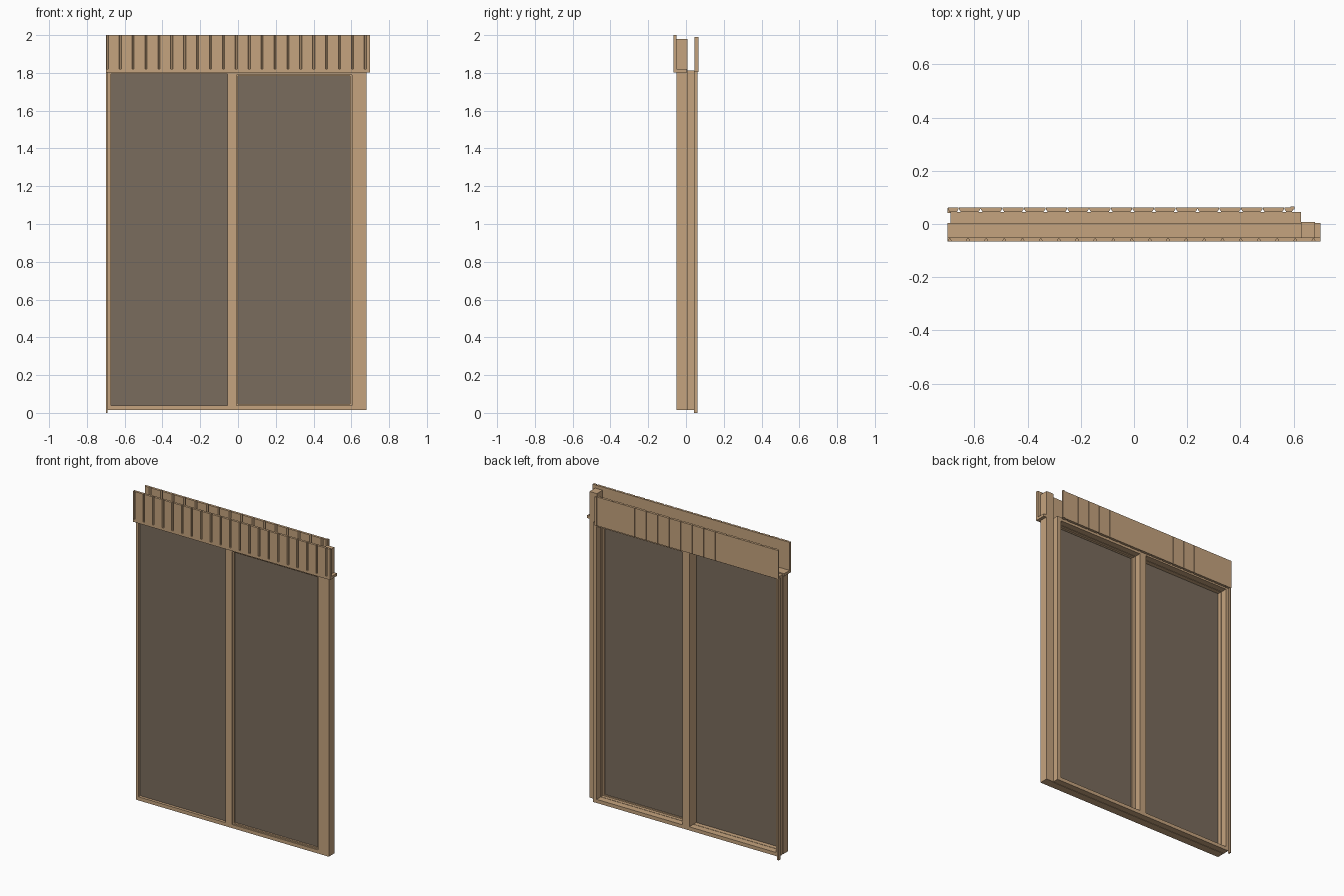
import bpy, bmesh

if "Cube" in bpy.data.objects:
    bpy.data.objects.remove(bpy.data.objects["Cube"])


def material(name, rgb):
    m = bpy.data.materials.new(name)
    m.diffuse_color = (*rgb, 1.0)
    m.use_nodes = True
    m.node_tree.nodes["Principled BSDF"].inputs["Base Color"].default_value = m.diffuse_color
    return m


WOOD = material("tan_wood", (0.56, 0.37, 0.21))
GLASS = material("dark_tinted_glass", (0.195, 0.15, 0.11))


def add_object(name, bm, mat):
    bmesh.ops.recalc_face_normals(bm, faces=bm.faces)
    me = bpy.data.meshes.new(name)
    bm.to_mesh(me)
    bm.free()
    me.materials.append(mat)
    ob = bpy.data.objects.new(name, me)
    bpy.context.collection.objects.link(ob)
    return ob


def extrude(bm, pts, offset):
    """Add a closed polygon extruded along an offset."""
    face = bm.faces.new([bm.verts.new(p) for p in pts])
    r = bmesh.ops.extrude_face_region(bm, geom=[face], use_keep_orig=True)
    verts = [g for g in r["geom"] if isinstance(g, bmesh.types.BMVert)]
    bmesh.ops.translate(bm, verts=verts, vec=offset)


def box(name, x0, x1, y0, y1, z0, z1, mat=WOOD):
    bm = bmesh.new()
    extrude(bm, [(x0, y0, z0), (x1, y0, z0), (x1, y1, z0), (x0, y1, z0)], (0, 0, z1 - z0))
    return add_object(name, bm, mat)


def frame(name, outer, inner, y0, y1):
    """Rectangular frame; outer and inner are (x0, x1, z0, z1)."""
    bm = bmesh.new()

    def ring(r, y):
        return [bm.verts.new((x, y, z)) for x, z in
                ((r[0], r[2]), (r[1], r[2]), (r[1], r[3]), (r[0], r[3]))]

    loops = [ring(outer, y0), ring(inner, y0), ring(inner, y1), ring(outer, y1)]
    for a, b in zip(loops, loops[1:] + loops[:1]):
        for i in range(4):
            j = (i + 1) % 4
            bm.faces.new((a[i], a[j], b[j], b[i]))
    return add_object(name, bm, WOOD)


BOTTOM, TOP = 0.015, 1.805
LEFT, MID, RIGHT = -0.69, -0.03, 0.628

# two panels, each a front sash and a deeper rear frame around the glass
panels = [
    ("left", (LEFT, MID, BOTTOM, TOP), (-0.672, -0.055, 0.038, 1.795), -0.032),
    ("right", (MID, RIGHT, BOTTOM, TOP), (-0.008, 0.603, 0.038, 1.79), -0.03),
]
for side, outer, inner, gy in panels:
    frame(side + "_front_frame", outer, inner, -0.05, 0.001)
    x0, x1, z0, z1 = outer
    frame(side + "_rear_frame", (x0, x1, z0, 1.813), inner, 0.004, 0.045)
    box(side + "_glass", inner[0], inner[1], gy, gy + 0.005, inner[2], inner[3], GLASS)

# slim bead around the right glass
a = panels[1][2]
frame("right_glass_bead", a, (a[0] + 0.009, a[1] - 0.009, a[2] + 0.008, a[3] - 0.006), -0.042, -0.02)

# tall side post and thin edge strip on the other end
box("side_post", RIGHT, 0.68, -0.05, 0.007, BOTTOM, 1.98)
box("edge_strip", -0.70, -0.69, 0.042, 0.06, 0.0, TOP)

# front fascia: grooved board standing on a flat bottom ledge
yb, yf, groove, depth = -0.051, -0.066, 0.006, 0.009
pts = [(0.70, yb), (-0.70, yb), (-0.70, yf)]
for i in range(21):
    c = -0.692 + 0.0683 * i
    pts += [(c - groove, yf), (c - 0.003, yf + depth), (c + 0.003, yf + depth), (c + groove, yf)]
pts.append((0.70, yf))
bm = bmesh.new()
extrude(bm, [(x, y, 1.82) for x, y in pts], (0, 0, 0.18))
add_object("front_fascia", bm, WOOD)
box("front_fascia_ledge", -0.70, 0.70, -0.066, 0.004, 1.803, 1.82)

# rear fascia: separate boards, chamfered towards the inside
edges = [-0.70] + [-0.658 + 0.0815 * i for i in range(16)] + [0.60]
bm = bmesh.new()
for x0, x1 in zip(edges, edges[1:]):
    if x1 - x0 < 0.02:
        continue
    g, c = 0.0008, 0.007
    prof = [(x0 + c, 0.046), (x1 - c, 0.046), (x1 - g, 0.056),
            (x1 - g, 0.062), (x0 + g, 0.062), (x0 + g, 0.056)]
    extrude(bm, [(x, y, 1.805) for x, y in prof], (0, 0, 0.185))
add_object("rear_fascia_boards", bm, WOOD)
box("rear_fascia_end_strip", 0.588, 0.602, 0.055, 0.066, 1.805, 1.99)
